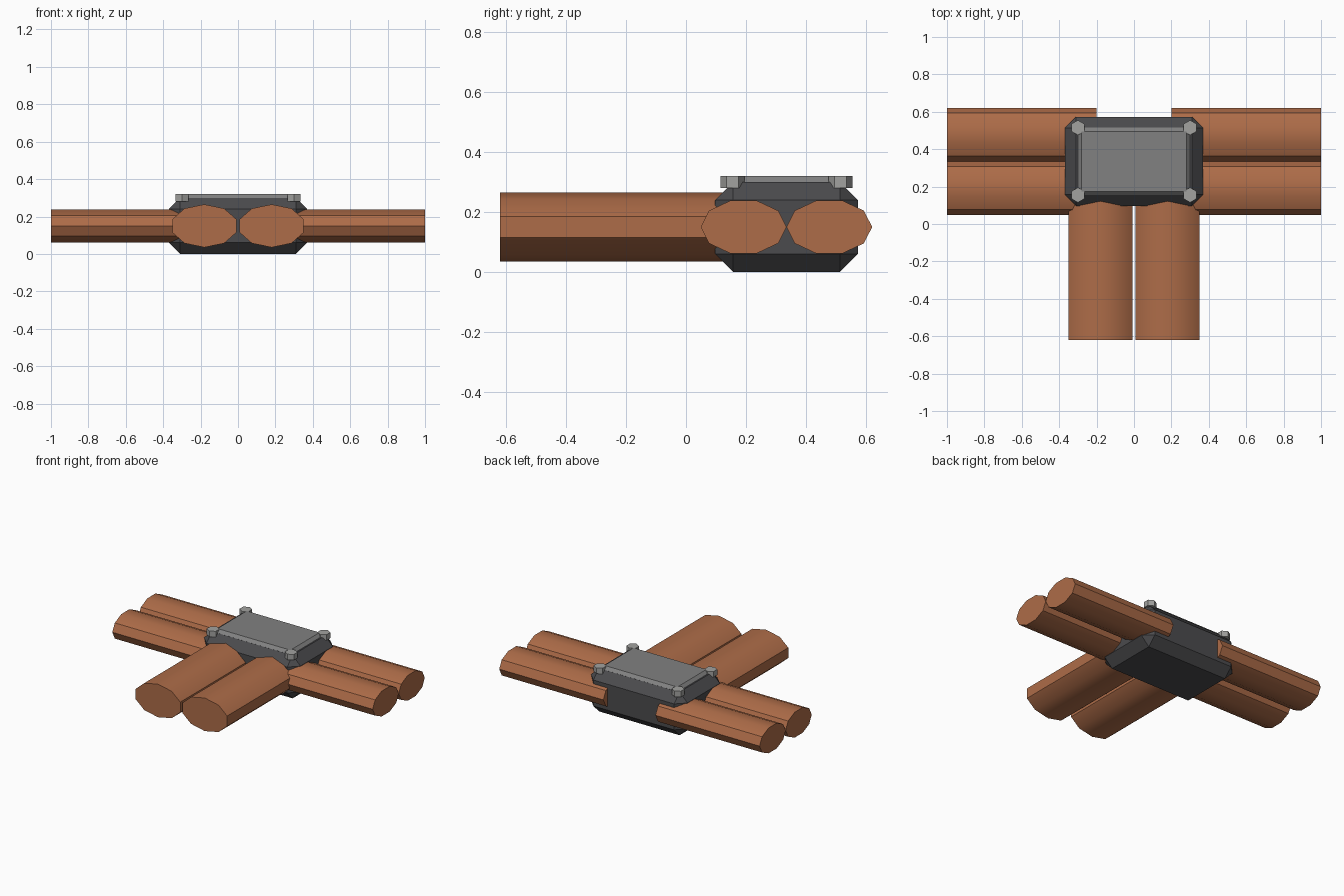
import bpy, bmesh, math
from mathutils import Vector

if "Cube" in bpy.data.objects:
    bpy.data.objects.remove(bpy.data.objects["Cube"])


def material(name, rgb):
    m = bpy.data.materials.new(name)
    m.diffuse_color = (*rgb, 1)
    m.use_nodes = True
    m.node_tree.nodes["Principled BSDF"].inputs["Base Color"].default_value = m.diffuse_color
    return m


COPPER = material("copper brown", (0.42, 0.15, 0.065))
DARK = material("dark grey", (0.07, 0.07, 0.075))
PLATE = material("mid grey", (0.22, 0.22, 0.22))
BOLT = material("light grey", (0.36, 0.36, 0.35))
CY = 0.335   # y centre of the junction box
PIPE_Z = 0.15


def finish(name, bm, mat):
    bmesh.ops.recalc_face_normals(bm, faces=bm.faces)
    me = bpy.data.meshes.new(name)
    bm.to_mesh(me)
    bm.free()
    me.materials.append(mat)
    ob = bpy.data.objects.new(name, me)
    bpy.context.collection.objects.link(ob)
    return ob


def chamfered_box(name, size, centre, chamfer, mat):
    bm = bmesh.new()
    bmesh.ops.create_cube(bm, size=1)
    for v in bm.verts:
        v.co = Vector(a * b for a, b in zip(v.co, size)) + Vector(centre)
    bmesh.ops.bevel(bm, geom=bm.edges[:], offset=chamfer, segments=1,
                    affect='EDGES', profile=0.5)
    return finish(name, bm, mat)


def prism(name, n, start, point, mat, lo, hi):
    """Prism with n sides; point(angle, t) places each ring vertex."""
    bm = bmesh.new()
    rings = [[bm.verts.new(point(start + math.tau * i / n, t)) for i in range(n)]
             for t in (lo, hi)]
    a, b = rings
    bm.faces.new(a)
    bm.faces.new(b)
    for i in range(n):
        j = (i + 1) % n
        bm.faces.new((a[i], a[j], b[j], b[i]))
    return finish(name, bm, mat)


def smooth(ob):
    bpy.ops.object.select_all(action='DESELECT')
    ob.select_set(True)
    bpy.context.view_layer.objects.active = ob
    bpy.ops.object.shade_smooth_by_angle(angle=math.radians(30))


# Junction box and lid plate
chamfered_box("junction_box", (0.74, 0.476, 0.30), (0, CY, 0.15), 0.06, DARK)
chamfered_box("lid_plate", (0.60, 0.36, 0.04), (0, CY, 0.30), 0.02, PLATE)

for side, s in (("left", -1), ("right", 1)):
    for place, d in (("front", -1), ("back", 1)):
        # Hexagonal corner bolts
        prism(f"bolt_{place}_{side}", 6, math.pi / 2,
              lambda a, t: (s * 0.30 + 0.04 * math.cos(a),
                            CY + d * 0.18 + 0.04 * math.sin(a), t),
              BOLT, 0.28, 0.32)
        # Flattened ten-sided side pipes
        smooth(prism(f"side_pipe_{place}_{side}", 10, 0,
                     lambda a, t: (s * t, CY + d * 0.143 + 0.143 * math.cos(a),
                                   PIPE_Z + 0.0925 * math.sin(a)),
                     COPPER, 0.20, 1.0))
    # Wider front pipes
    smooth(prism(f"front_pipe_{side}", 10, math.pi / 2,
                 lambda a, t: (s * 0.18 + 0.18 * math.cos(a), t,
                               PIPE_Z + 0.115 * math.sin(a)),
                 COPPER, -0.621, 0.18))
